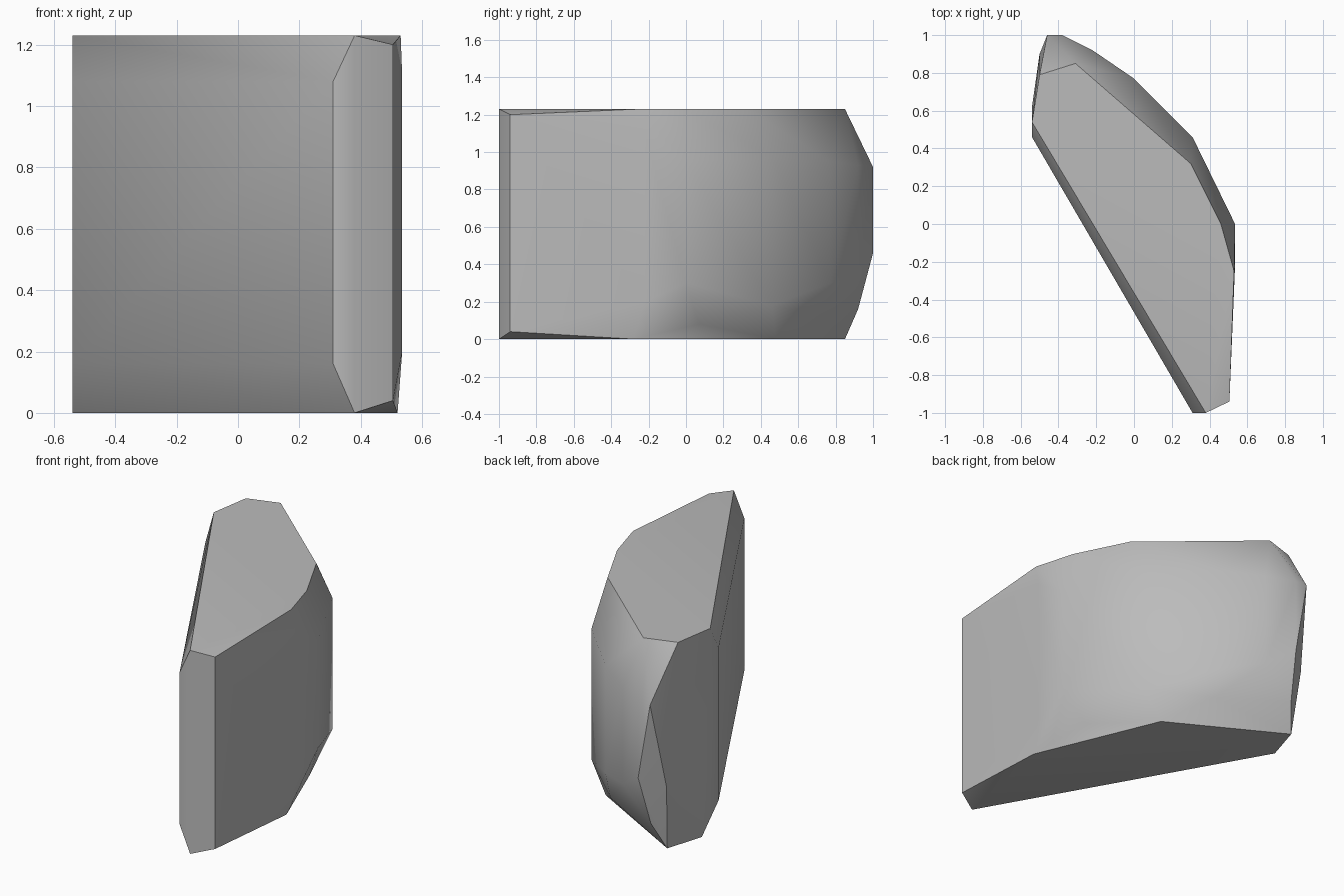
import bpy
import bmesh
import math

cube = bpy.data.objects.get("Cube")
if cube:
    bpy.data.objects.remove(cube, do_unlink=True)

# Stone colour
stone = bpy.data.materials.new("stone grey")
stone.use_nodes = True
grey = (0.5, 0.5, 0.5, 1)
stone.diffuse_color = grey
stone.node_tree.nodes["Principled BSDF"].inputs["Base Color"].default_value = grey


def column(x, y, *heights):
    """Corner points stacked above one plan position."""
    return [(x, y, z) for z in heights]


corners = []
# Long flat wall with chamfered upper and lower edges
corners += column(-0.54, 0.46, 0.16, 1.08)
corners += column(0.31, -1.0, 0.16, 1.08)
# Narrow front end
corners += column(0.38, -1.0, 0, 1.23)
corners += column(0.505, -0.94, 0.04, 1.20)
# Top outline
for x, y in [(-0.54, 0.54), (-0.5, 0.79), (-0.31, 0.85),
             (0.30, 0.32), (0.46, 0.0), (0.53, -0.25)]:
    corners += column(x, y, 1.23)
# Bottom outline
for x, y in [(-0.54, 0.62), (-0.47, 0.85), (0.2, 0.48), (0.52, -0.28)]:
    corners += column(x, y, 0)
# Curved back
corners += column(0.535, -0.22, 0.2, 1.1)
corners += column(0.535, 0.0, 0.3, 0.95)
corners += column(0.43, 0.07, 0.08)
corners += column(0.31, 0.46, 0.18, 0.97)
corners += column(0.0, 0.72, 0.13)
corners += column(0.0, 0.77, 0.3, 0.95)
corners += column(-0.22, 0.92, 0.35, 0.93)
# Rear tip
corners += column(-0.38, 1.0, 0.46, 0.92)
corners += column(-0.46, 1.0, 0.92)
corners += column(-0.41, 0.92, 0.16)
corners += column(-0.5, 0.9, 0.4)

# Wrap the corners in a faceted shell
bm = bmesh.new()
for point in corners:
    bm.verts.new(point)
hull = bmesh.ops.convex_hull(bm, input=bm.verts[:])
loose = {v for v in hull["geom_interior"] + hull["geom_unused"]
         if isinstance(v, bmesh.types.BMVert)}
bmesh.ops.delete(bm, geom=list(loose), context='VERTS')
bmesh.ops.dissolve_limit(bm, angle_limit=math.radians(1),
                         verts=bm.verts[:], edges=bm.edges[:])
bmesh.ops.recalc_face_normals(bm, faces=bm.faces[:])
mesh = bpy.data.meshes.new("rock")
bm.to_mesh(mesh)
bm.free()

rock = bpy.data.objects.new("rock", mesh)
mesh.materials.append(stone)
bpy.context.collection.objects.link(rock)
bpy.ops.object.select_all(action='DESELECT')
rock.select_set(True)
bpy.context.view_layer.objects.active = rock
bpy.ops.object.shade_smooth_by_angle(angle=math.radians(35))
